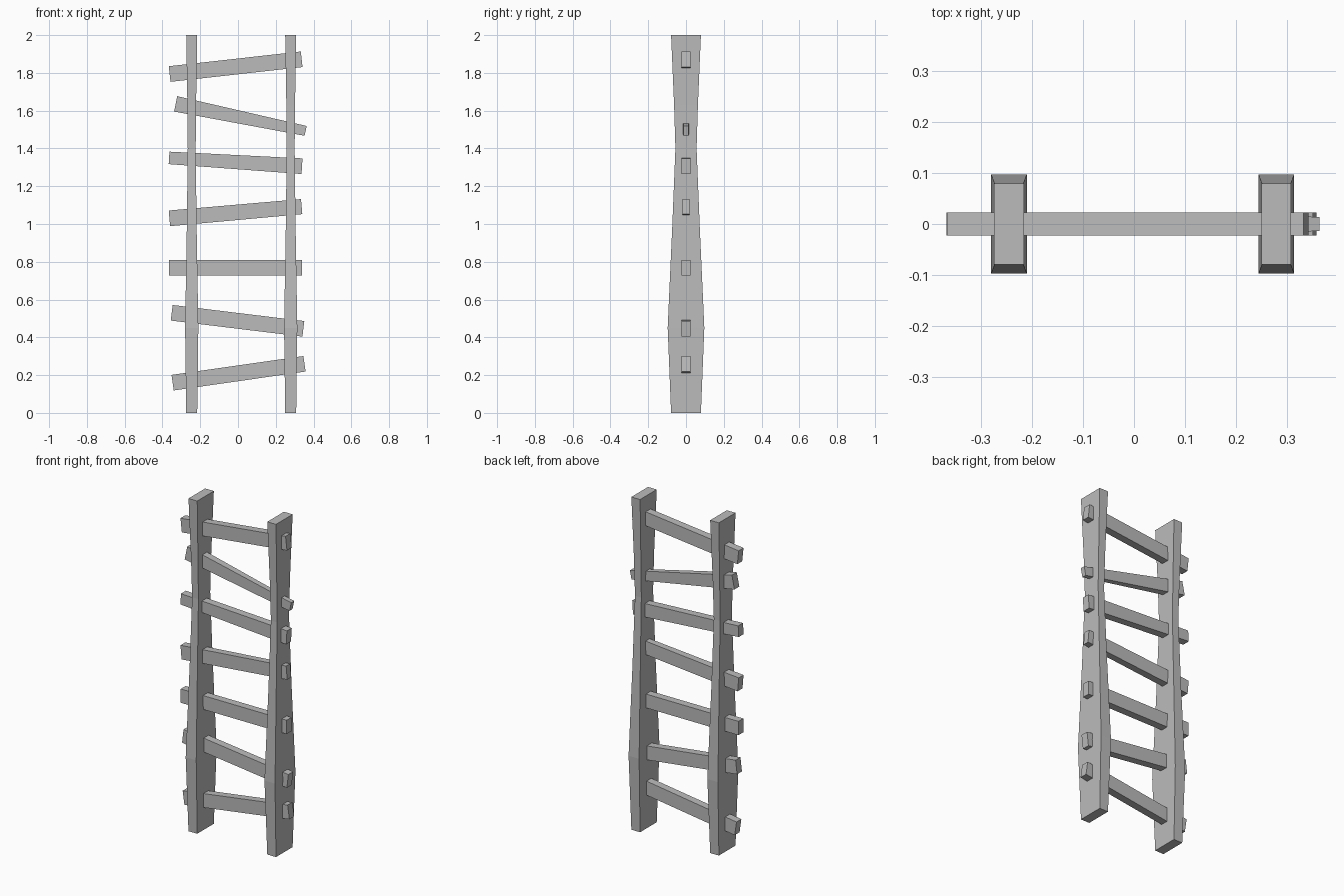
import bpy
import bmesh
from mathutils import Vector

cube = bpy.data.objects.get("Cube")
if cube:
    bpy.data.objects.remove(cube, do_unlink=True)

grey = bpy.data.materials.new("plain grey")
grey.use_nodes = True
colour = (0.5, 0.5, 0.5, 1)
grey.diffuse_color = colour
grey.node_tree.nodes["Principled BSDF"].inputs["Base Color"].default_value = colour


def loft(name, sections):
    """Bridge four-cornered cross-sections and cap both ends."""
    bm = bmesh.new()
    rings = [[bm.verts.new(p) for p in s] for s in sections]
    for a, b in zip(rings, rings[1:]):
        for i in range(4):
            j = (i + 1) % 4
            bm.faces.new((a[i], a[j], b[j], b[i]))
    bm.faces.new(rings[0][::-1])
    bm.faces.new(rings[-1])
    bmesh.ops.recalc_face_normals(bm, faces=bm.faces)
    mesh = bpy.data.meshes.new(name)
    bm.to_mesh(mesh)
    bm.free()
    mesh.materials.append(grey)
    obj = bpy.data.objects.new(name, mesh)
    bpy.context.collection.objects.link(obj)
    return obj


def ring(centre, u, v):
    return [centre + u * a + v * b for a, b in ((-1, -1), (1, -1), (1, 1), (-1, 1))]


# Side rails: height, half width, half depth
rail_profile = [(0, .029, .079), (.45, .035, .097), (.98, .026, .073),
                (1.4, .021, .056), (1.63, .023, .063), (2, .029, .079)]
for name, x in (("right_rail", -.245), ("left_rail", .279)):
    loft(name, [ring(Vector((x, 0, z)), Vector((w, 0, 0)), Vector((0, d, 0)))
                for z, w, d in rail_profile])

# Crooked rungs: each end is x, z, height, half depth
rungs = [
    ((-.346, .16, .083, .023), (.352, .26, .083, .023)),
    ((-.351, .53, .083, .023), (.346, .445, .083, .023)),
    ((-.365, .768, .083, .023), (.34, .768, .083, .023)),
    ((-.363, 1.03, .083, .023), (.337, 1.092, .08, .019)),
    ((-.365, 1.35, .066, .023), (.339, 1.306, .083, .023)),
    ((-.33, 1.636, .083, .023), (.358, 1.493, .053, .014)),
    ((-.362, 1.794, .083, .023), (.337, 1.872, .083, .023)),
]
for n, ends in enumerate(rungs, 1):
    centres = [Vector((x, 0, z)) for x, z, h, d in ends]
    along = (centres[1] - centres[0]).normalized()
    across = Vector((-along.z, 0, along.x))
    loft(f"rung_{n}", [ring(c, across * (e[2] / 2), Vector((0, e[3], 0)))
                       for c, e in zip(centres, ends)])
